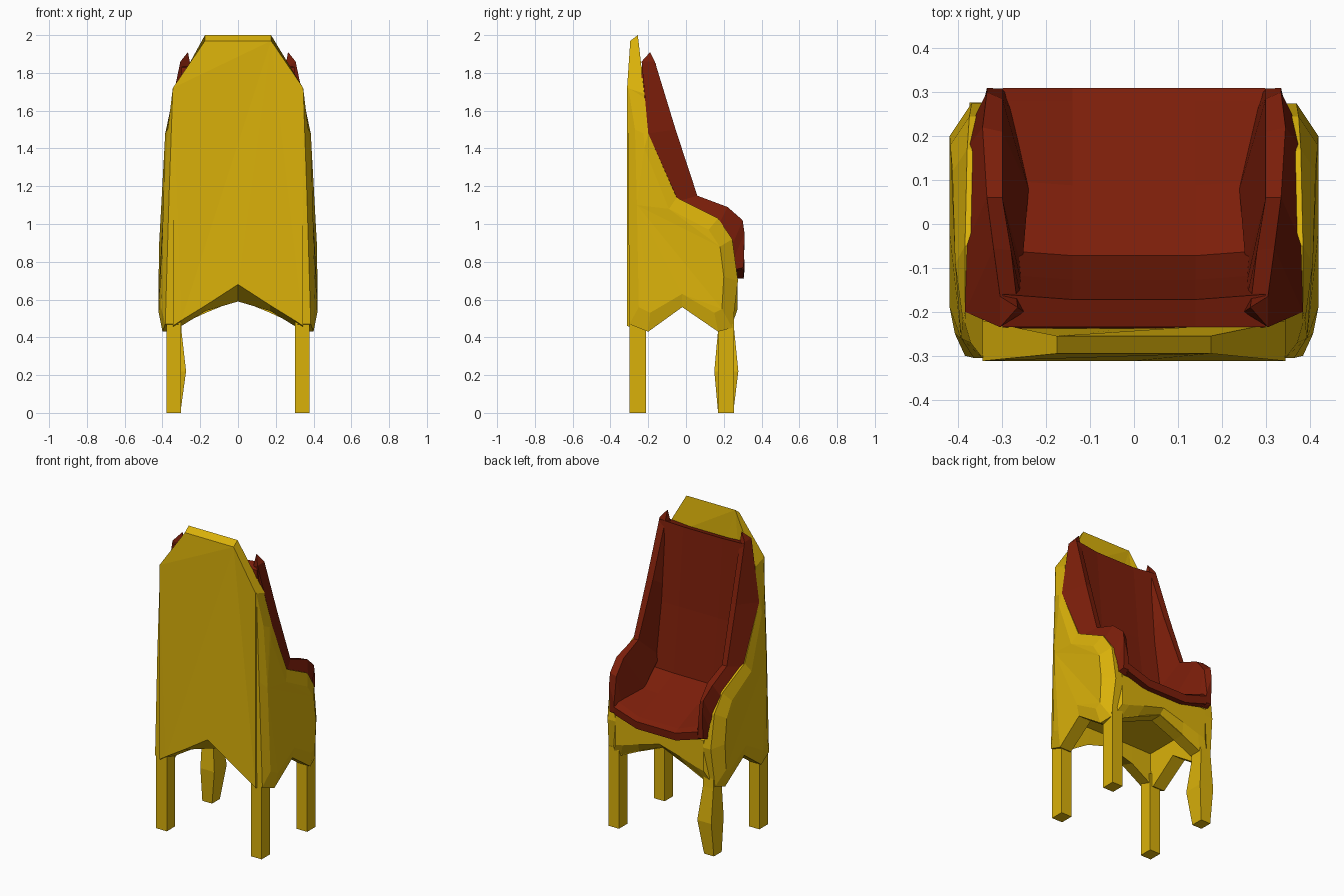
import bpy, bmesh

if "Cube" in bpy.data.objects:
    bpy.data.objects.remove(bpy.data.objects["Cube"])


def material(name, rgb):
    m = bpy.data.materials.new(name)
    m.diffuse_color = (*rgb, 1)
    m.use_nodes = True
    m.node_tree.nodes["Principled BSDF"].inputs["Base Color"].default_value = m.diffuse_color
    return m


YELLOW = material("mustard yellow", (0.70, 0.44, 0.003))
RED = material("brick red", (0.20, 0.013, 0.003))


def loft(name, rings, mat):
    """Closed solid through rings that have equal point counts."""
    bm = bmesh.new()
    vs = [[bm.verts.new(p) for p in r] for r in rings]
    n = len(rings[0])
    for a, b in zip(vs, vs[1:]):
        for i in range(n):
            j = (i + 1) % n
            bm.faces.new((a[i], a[j], b[j], b[i]))
    caps = [bm.faces.new(vs[0][::-1]), bm.faces.new(vs[-1])]
    bm.normal_update()
    bmesh.ops.triangulate(bm, faces=caps, ngon_method='EAR_CLIP')
    bmesh.ops.recalc_face_normals(bm, faces=bm.faces)
    me = bpy.data.meshes.new(name)
    bm.to_mesh(me)
    bm.free()
    me.materials.append(mat)
    ob = bpy.data.objects.new(name, me)
    bpy.context.collection.objects.link(ob)
    return ob


def mirrored(half):
    """Right half profile (x, z), mirrored to a closed outline."""
    return half + [(-x, z) for x, z in reversed(half) if x > 0]


def square(x0, x1, y0, y1, z):
    return [(x0, y0, z), (x1, y0, z), (x1, y1, z), (x0, y1, z)]


# Tall back board with an arched lower edge
board = mirrored([(0, .68), (.17, .57), (.30, .49), (.345, .46), (.345, 1.72), (.175, 1.97)])
back_ring = [(x, -.295 if z > 1.8 else -.312, z) for x, z in board]
front_ring = [(x, -.255 if z > 1.8 else -.22, z + .03 if z > 1.8 else z - (.09 if x == 0 else .03))
              for x, z in board]
loft("back_board", [back_ring, front_ring], YELLOW)

# Bulging side panels: outline (y, z, rim x), then the belly of the bulge (y, z)
side = [(-.30, .47, .385), (-.20, .43, .40), (-.02, .56, .405), (.17, .43, .40),
        (.245, .45, .38), (.275, .70, .37), (.245, .92, .375), (.17, 1.03, .38),
        (-.05, 1.14, .385), (-.20, 1.48, .385), (-.205, 1.66, .345), (-.305, 1.72, .345),
        (-.305, 1.15, .365)]
belly = [(-.25, .56), (-.19, .53), (-.02, .63), (.15, .53), (.19, .55), (.20, .72), (.18, .88),
         (.12, .97), (-.09, 1.08), (-.22, 1.40), (-.225, 1.48), (-.27, 1.50), (-.26, 1.10)]
for s, tag in ((1, "right"), (-1, "left")):
    inner = [(s * .315, y, z) for y, z, x in side]
    rim = [(s * x, y, z) for y, z, x in side]
    bulge = [(s * (.42 - .055 * max(0, z - .85) - (.012 if y < -.23 else 0)), y, z) for y, z in belly]
    loft(tag + "_side_panel", [inner, rim, bulge], YELLOW)

# Front apron, bulging forward under the seat
apron = mirrored([(0, .60), (.17, .53), (.30, .47), (.36, .45), (.36, .78), (.31, .78), (.14, .72), (0, .72)])
loft("front_apron", [[(x, y, z) for x, z in apron] for y in (.16, .24)], YELLOW)
swell = [(x, .24, z + (.005 if z < .65 else 0)) for x, z in apron]
swell_out = [(x * .88, .272, .69 + (z - .69) * .6) for x, z in apron]
loft("apron_bulge", [swell, swell_out], YELLOW)

# Seat base
loft("seat_base", [square(-.33, .33, -.28, .24, z) for z in (.66, .72)], YELLOW)

# Legs: three straight, one swollen in the middle
for name, x, y in (("right_back_leg", .34, -.255), ("left_back_leg", -.34, -.255),
                   ("right_front_leg", .34, .212)):
    loft(name, [square(x - .038, x + .038, y - .043, y + .043, z) for z in (0, .52)], YELLOW)
loft("left_front_leg", [square(-.375, -.305, .17, .25, 0), square(-.375, -.275, .15, .277, .22),
                        square(-.375, -.30, .17, .255, .44), square(-.375, -.30, .17, .25, .52)], YELLOW)

# Cushion: back rest and seat in one L profile, hollowed in the middle,
# with the front lip curling up at both ends
cushion = [(-.235, 1.83), (-.16, 1.85), (-.115, 1.35), (-.06, .94), (.10, .87), (.28, .79),
           (.31, .76), (.305, .71), (.05, .72), (-.24, .80)]
sections = []
for x in (-.30, -.14, .14, .30):
    mid = abs(x) < .2
    sections.append([(x, y - (.012 if mid and y < .2 and 0 < i < 8 else 0),
                      z - .012 * (mid and i < 6) + (.05 if not mid and y > .2 else 0))
                     for i, (y, z) in enumerate(cushion)])
loft("seat_and_back_cushion", sections, RED)

# Padded wings running from the top of the back down over the arms:
# inner base, inner ridge, outer ridge, outer base
wing = [
    [(.25, -.20, 1.83), (.265, -.19, 1.91), (.305, -.165, 1.86), (.305, -.235, 1.86)],
    [(.255, -.14, 1.45), (.28, -.06, 1.50), (.32, -.055, 1.50), (.385, -.20, 1.48)],
    [(.255, -.10, 1.00), (.30, .06, 1.15), (.335, .06, 1.15), (.38, -.04, 1.12)],
    [(.24, .08, .87), (.30, .21, 1.09), (.345, .22, 1.09), (.375, .18, 1.01)],
    [(.28, .26, .82), (.30, .285, 1.00), (.335, .30, 1.02), (.36, .25, .90)],
    [(.28, .28, .77), (.30, .308, .84), (.335, .31, .95), (.35, .245, .80)],
    [(.29, .28, .75), (.30, .305, .77), (.335, .305, .77), (.345, .245, .755)],
]
for s, tag in ((1, "right"), (-1, "left")):
    loft(tag + "_cushion_wing", [[(s * x, y, z) for x, y, z in r] for r in wing], RED)
